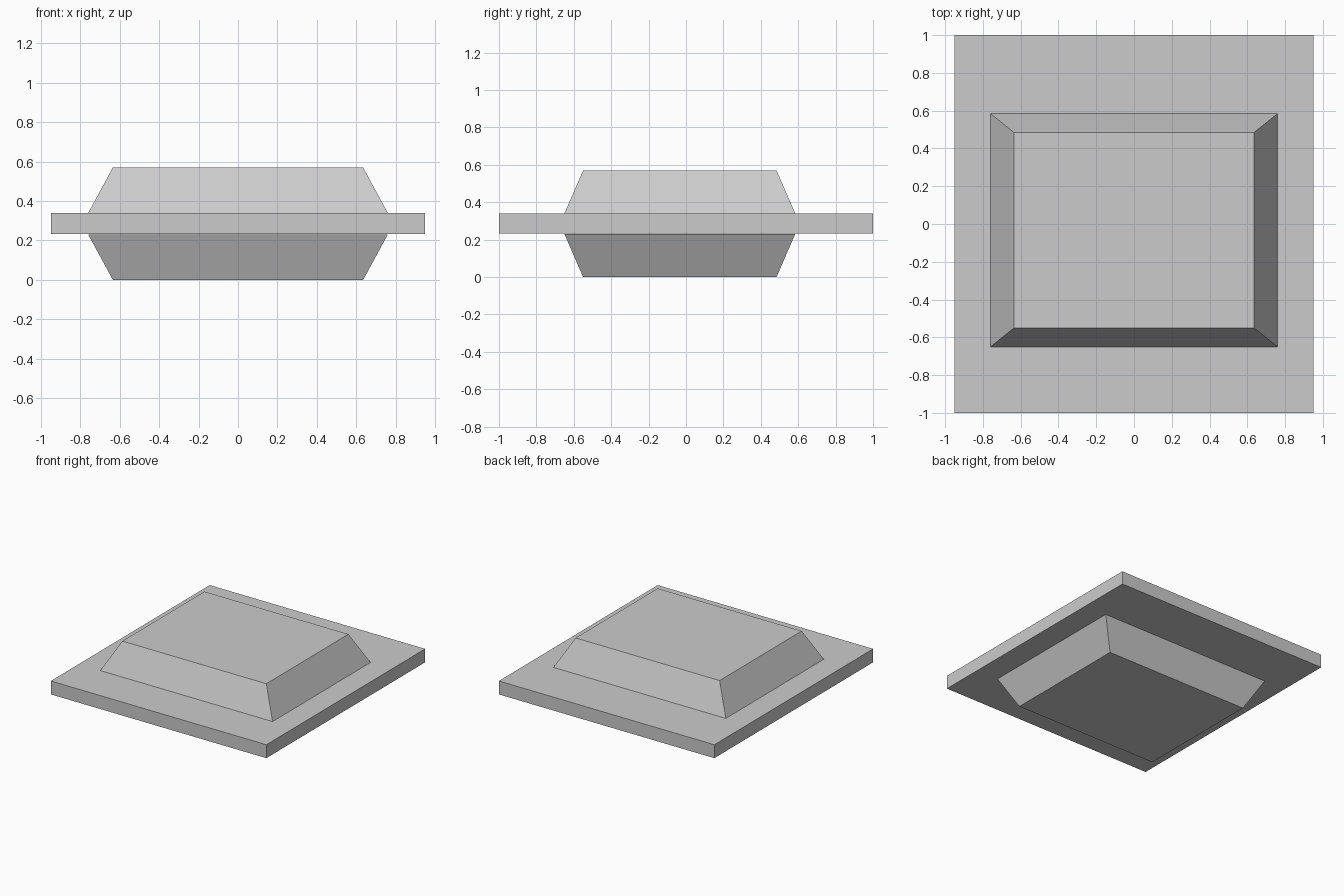
import bpy
import bmesh
from mathutils import Vector

cube = bpy.data.objects.get("Cube")
if cube:
    bpy.data.objects.remove(cube, do_unlink=True)

grey = bpy.data.materials.new("plain_grey")
grey.use_nodes = True
colour = (0.6, 0.6, 0.6, 1)
grey.diffuse_color = colour
grey.node_tree.nodes["Principled BSDF"].inputs["Base Color"].default_value = colour


def frustum(name, z_low, z_high, low, high, y_shift=0):
    """Four-sided block whose half sizes go from low to high."""
    bm = bmesh.new()
    bmesh.ops.create_cube(bm, size=2)
    for v in bm.verts:
        half, z = (high, z_high) if v.co.z > 0 else (low, z_low)
        v.co = Vector((v.co.x * half[0], v.co.y * half[1] + y_shift, z))
    mesh = bpy.data.meshes.new(name)
    bm.to_mesh(mesh)
    bm.free()
    mesh.materials.append(grey)
    obj = bpy.data.objects.new(name, mesh)
    bpy.context.collection.objects.link(obj)
    return obj


SLAB = (0.95, 1.0)
WIDE = (0.76, 0.617)
NARROW = (0.635, 0.517)
SHIFT = -0.033

# Flat plate with a sloped block above and below
frustum("flat_plate", 0.233, 0.34, SLAB, SLAB)
frustum("upper_block", 0.34, 0.57, WIDE, NARROW, SHIFT)
frustum("lower_block", 0.003, 0.233, NARROW, WIDE, SHIFT).location.z = -0.003
